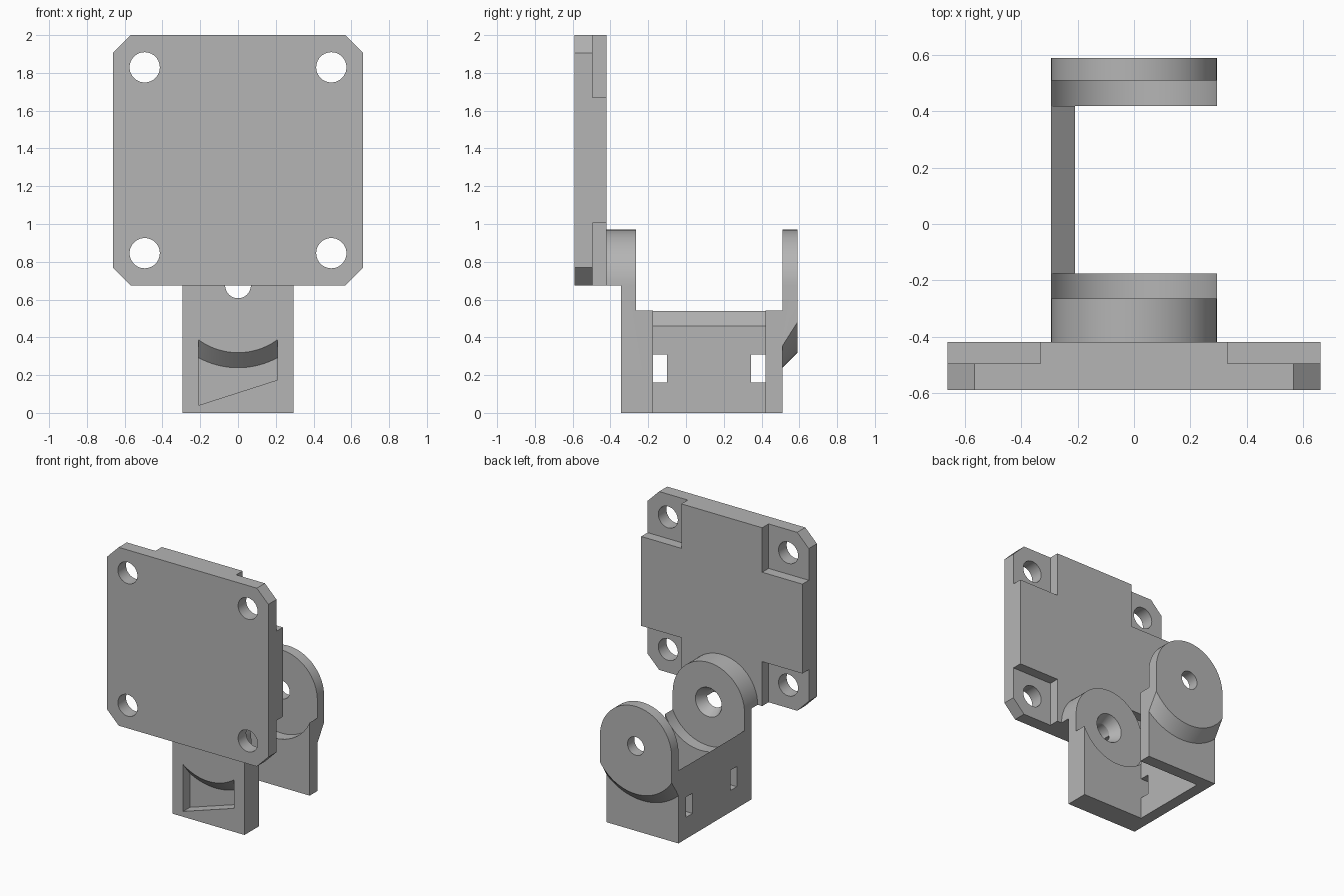
import bpy, bmesh, math
from mathutils import Matrix

if "Cube" in bpy.data.objects:
    bpy.data.objects.remove(bpy.data.objects["Cube"])

grey = bpy.data.materials.new("plain grey")
grey.use_nodes = True
grey.diffuse_color = (0.46, 0.46, 0.46, 1)
grey.node_tree.nodes["Principled BSDF"].inputs["Base Color"].default_value = (0.46, 0.46, 0.46, 1)

HALF, AXIS = 0.295, 0.675        # arm half width and pivot height
PLATE_MID, PLATE_HALF = 1.3375, 0.6625


def finish(name, bm):
    bmesh.ops.recalc_face_normals(bm, faces=bm.faces)
    mesh = bpy.data.meshes.new(name)
    bm.to_mesh(mesh)
    bm.free()
    mesh.materials.append(grey)
    obj = bpy.data.objects.new(name, mesh)
    bpy.context.collection.objects.link(obj)
    return obj


def loft(name, y0, front, y1, back=None):
    """Solid between two matching x-z outlines."""
    bm = bmesh.new()
    a = [bm.verts.new((x, y0, z)) for x, z in front]
    b = [bm.verts.new((x, y1, z)) for x, z in back or front]
    bm.faces.new(a)
    bm.faces.new(b)
    for i in range(len(a)):
        j = (i + 1) % len(a)
        bm.faces.new((a[i], a[j], b[j], b[i]))
    return finish(name, bm)


def box(x0, x1, y0, y1, z0, z1):
    return loft("cutter", y0, [(x0, z0), (x1, z0), (x1, z1), (x0, z1)], y1)


def drum(x, z, y0, r0, y1, r1):
    """Cylinder or cone lying along y."""
    bm = bmesh.new()
    spin = Matrix.Translation((x, (y0 + y1) / 2, z)) @ Matrix.Rotation(-math.pi / 2, 4, "X")
    bmesh.ops.create_cone(bm, cap_ends=True, segments=64, radius1=r0, radius2=r1,
                          depth=y1 - y0, matrix=spin)
    return finish("cutter", bm)


def under_arc(y0, r0, y1, r1, half, left_z, right_z):
    """Cutter whose conical ceiling is centred on the pivot."""
    def outline(r):
        a = math.asin(half / r)
        arc = [a - 2 * a * i / 32 for i in range(33)]
        return [(-half, left_z), (half, right_z)] + [
            (r * math.sin(t), AXIS - r * math.cos(t)) for t in arc]
    return loft("cutter", y0, outline(r0), y1, outline(r1))


def carve(obj, cutters):
    bpy.ops.object.select_all(action="DESELECT")
    bpy.context.view_layer.objects.active = obj
    obj.select_set(True)
    for c in cutters:
        m = obj.modifiers.new("cut", "BOOLEAN")
        m.operation, m.solver, m.object = "DIFFERENCE", "EXACT", c
        bpy.ops.object.modifier_apply(modifier=m.name)
        bpy.data.objects.remove(c)
    bpy.ops.object.shade_smooth_by_angle(angle=math.radians(20))


# Mounting plate with clipped corners, stepped back corners and screw holes
p, c = PLATE_HALF, PLATE_HALF - 0.095
octagon = [(-c, -p), (c, -p), (p, -c), (p, c), (c, p), (-c, p), (-p, c), (-p, -c)]
plate = loft("mounting_plate", -0.59, [(x, z + PLATE_MID) for x, z in octagon], -0.42)
cuts = []
for sx in (-1, 1):
    for sz in (-1, 1):
        xs = sorted((sx * 0.332, sx * 0.8))
        zs = sorted((PLATE_MID + sz * 0.332, PLATE_MID + sz * 0.8))
        cuts.append(box(*xs, -0.495, -0.3, *zs))
        cuts.append(drum(sx * 0.494, PLATE_MID + sz * 0.492, -0.7, 0.08, -0.4, 0.08))
carve(plate, cuts)

# Round-topped arm outline shared by both arms
arch = [(-HALF, 0), (HALF, 0)] + [
    (HALF * math.cos(math.pi * i / 32), AXIS + HALF * math.sin(math.pi * i / 32))
    for i in range(33)]

# Front arm: joins the plate, countersunk pivot hole, sloping pocket
front_arm = loft("front_arm", -0.42, arch, -0.175)
carve(front_arm, [
    box(-0.4, 0.4, -0.5, -0.345, -0.1, AXIS),
    drum(0, AXIS, -0.265, 0.324, -0.1, 0.324),
    drum(0, AXIS, -0.5, 0.068, -0.1, 0.068),
    drum(0, AXIS, -0.345, 0.068, -0.255, 0.113),
    under_arc(-0.355, 0.346, -0.265, 0.436, 0.21, 0.04, 0.175),
])

# Back arm: outer ear with a conical underside
back_arm = loft("back_arm", 0.42, arch, 0.59)
carve(back_arm, [
    drum(0, AXIS, 0.3, 0.324, 0.51, 0.324),
    under_arc(0.51, 0.436, 0.6, 0.346, 0.32, -0.1, -0.1),
    drum(0, AXIS, 0.3, 0.068, 0.7, 0.068),
])

# Side wall with a sloping top and two tie slots
side_wall = loft("side_wall", -0.175,
                 [(-HALF, 0), (-0.21, 0), (-0.21, 0.46), (-HALF, 0.54)], 0.42)
carve(side_wall, [box(-0.4, -0.1, -0.2, -0.1, 0.16, 0.31),
                  box(-0.4, -0.1, 0.345, 0.45, 0.16, 0.31)])
